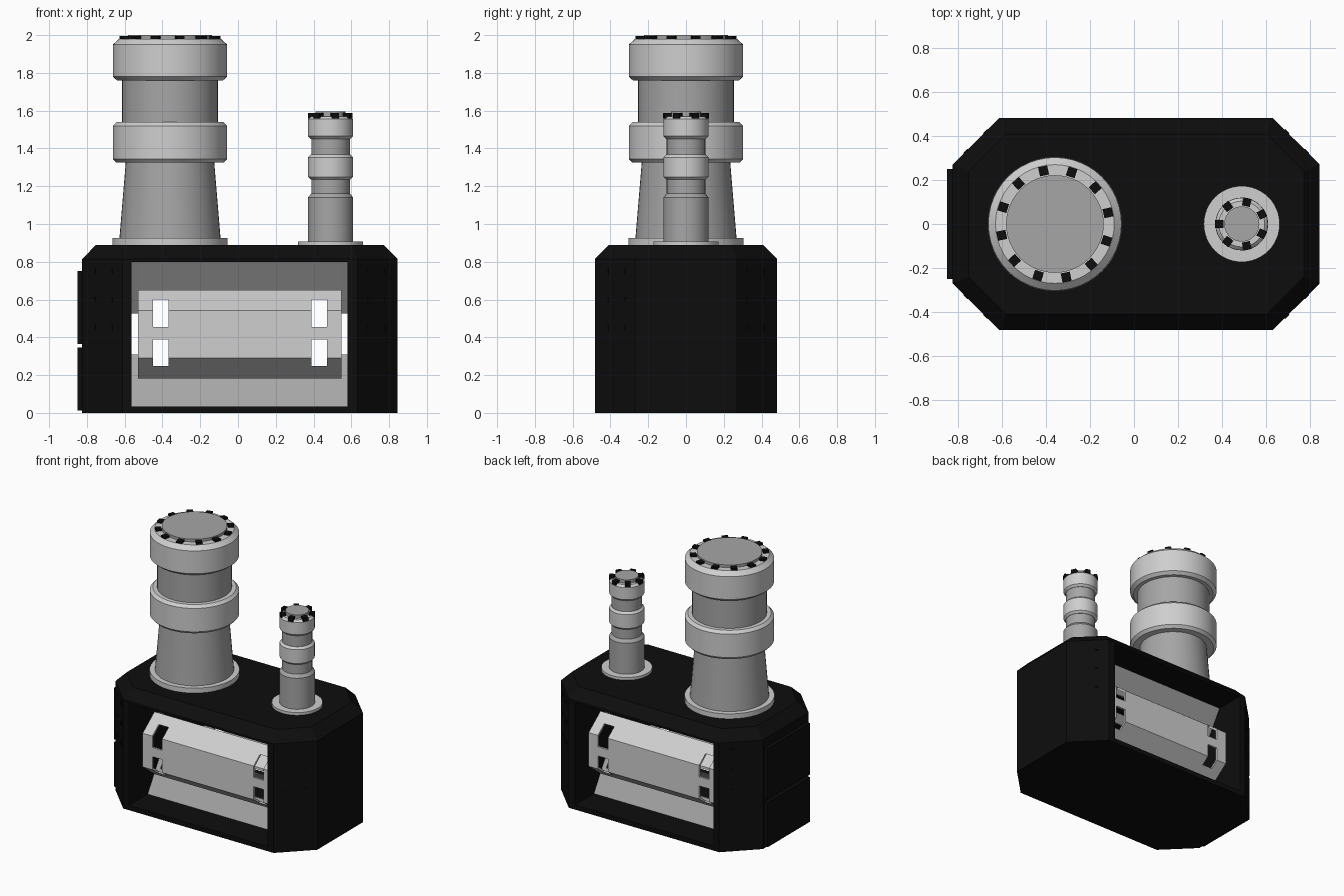
import bpy, bmesh, math
from mathutils import Matrix, Vector

if "Cube" in bpy.data.objects:
    bpy.data.objects.remove(bpy.data.objects["Cube"])


def mat(name, v):
    m = bpy.data.materials.new(name)
    m.diffuse_color = (v, v, v, 1)
    m.use_nodes = True
    m.node_tree.nodes["Principled BSDF"].inputs["Base Color"].default_value = m.diffuse_color
    return m


BLACK = mat("black", 0.004)
LIGHT = mat("light_grey", 0.62)
MID = mat("mid_grey", 0.38)


def finish(bm, name, material):
    bmesh.ops.recalc_face_normals(bm, faces=bm.faces)
    me = bpy.data.meshes.new(name)
    bm.to_mesh(me)
    bm.free()
    ob = bpy.data.objects.new(name, me)
    bpy.context.collection.objects.link(ob)
    me.materials.append(material)
    return ob


def add_box(bm, lo, hi, matrix=Matrix()):
    lo, hi = Vector(lo), Vector(hi)
    bmesh.ops.create_cube(bm, size=1, matrix=matrix @ Matrix.Translation((lo + hi) / 2)
                          @ Matrix.Diagonal((*(hi - lo), 1)))


def loft(bm, rings):
    rows = [[bm.verts.new(p) for p in r] for r in rings]
    n = len(rows[0])
    for a, b in zip(rows, rows[1:]):
        for i in range(n):
            bm.faces.new((a[i], a[(i + 1) % n], b[(i + 1) % n], b[i]))
    bm.faces.new(rows[0][::-1])
    bm.faces.new(rows[-1])


def extrude_x(bm, yz, x0, x1):
    loft(bm, [[(x, y, z) for y, z in yz] for x in (x0, x1)])


def cut(ob, cutter):
    mod = ob.modifiers.new("cut", 'BOOLEAN')
    mod.object = cutter
    mod.solver = 'EXACT'
    bpy.context.view_layer.objects.active = ob
    bpy.ops.object.modifier_apply(modifier=mod.name)


def drop(cutter):
    bpy.data.objects.remove(cutter, do_unlink=True)


def lathe(name, profile, cx, material, seg=48):
    bm = bmesh.new()
    loft(bm, [[(cx + r * math.cos(2 * math.pi * i / seg), r * math.sin(2 * math.pi * i / seg), z)
               for i in range(seg)] for r, z in profile])
    ob = finish(bm, name, material)
    bpy.ops.object.select_all(action='DESELECT')
    ob.select_set(True)
    bpy.context.view_layer.objects.active = ob
    bpy.ops.object.shade_smooth_by_angle(angle=math.radians(30))
    return ob


# Housing: chamfered octagonal block with a window right through it
def octagon(d, z):
    k = d * math.tan(math.pi / 8)
    X, Y, fx, fy = 0.835 - d, 0.482 - d, 0.6225 - k, 0.27 - k
    q = [(X, fy), (fx, Y), (-fx, Y), (-X, fy), (-X, -fy), (-fx, -Y), (fx, -Y), (X, -fy)]
    return [(x + 0.01, y, z) for x, y in q]


bm = bmesh.new()
loft(bm, [octagon(0, 0), octagon(0, 0.815), octagon(0.072, 0.888)])
housing = finish(bm, "housing", BLACK)
bm = bmesh.new()
add_box(bm, (-0.565, -1, 0.035), (0.58, 1, 0.80))
c = finish(bm, "window_cutter", BLACK)
cut(housing, c)
drop(c)

# Side plates on the left
bm = bmesh.new()
add_box(bm, (-0.85, -0.25, 0.012), (-0.82, 0.25, 0.345))
add_box(bm, (-0.85, -0.25, 0.365), (-0.82, 0.25, 0.75))
finish(bm, "side_plates", BLACK)

# Rivets on the slanted corners
bm = bmesh.new()
for sx in (-1, 1):
    for sy in (-1, 1):
        for z in (0.45, 0.60, 0.75):
            for t in (0.06, 0.15):
                m = (Matrix.Translation((0.01 + sx * (0.835 - t), sy * (0.27 + t), z))
                     @ Matrix.Rotation(math.atan2(sy, sx), 4, 'Z'))
                add_box(bm, (-0.01, -0.014, -0.014), (0.004, 0.014, 0.014), m)
finish(bm, "corner_rivets", BLACK)

# Slotted drum covers, front and back
bm = bmesh.new()
for x0, x1 in ((-0.45, -0.368), (0.388, 0.47)):
    for z0, z1 in ((0.247, 0.388), (0.456, 0.60)):
        add_box(bm, (x0, -1, z0), (x1, 1, z1))
c = finish(bm, "slot_cutter", BLACK)
for name, s in (("front_cover", -1), ("back_cover", 1)):
    bm = bmesh.new()
    outer = [(0.23, 0.183), (0.37, 0.29), (0.37, 0.542), (0.23, 0.65)]
    inner = [(0.23, 0.632), (0.355, 0.534), (0.355, 0.298), (0.23, 0.201)]
    extrude_x(bm, [(s * y, z) for y, z in outer + inner], -0.53, 0.547)
    cut(finish(bm, name, LIGHT), c)
drop(c)

# Slanted panels above and below the covers, with longer strips at the ends
for name, s in (("front_panels", -1), ("back_panels", 1)):
    bm = bmesh.new()
    for flip in (False, True):
        for x0, x1, ye, ze in ((-0.53, 0.547, 0.162, 0.195),
                               (-0.565, -0.53, 0.09, 0.31), (0.547, 0.58, 0.09, 0.31)):
            pts = [(0.26, 0.035), (ye, ze), (ye - 0.012, ze), (0.248, 0.035)]
            extrude_x(bm, [(s * y, 0.835 - z if flip else z) for y, z in pts], x0, x1)
    finish(bm, name, MID)


def collar(r, z0, z1, b):
    return [(r - b, z0), (r, z0 + b), (r, z1 - b), (r - b, z1)]


# Ring of black lugs around a stack top
def lugs(name, cx, count, r, size, z0, z1, offset):
    bm = bmesh.new()
    for i in range(count):
        m = (Matrix.Translation((cx, 0, 0))
             @ Matrix.Rotation(math.radians(offset) + 2 * math.pi * i / count, 4, 'Z'))
        add_box(bm, (r - size / 2, -size / 2, z0), (r + size / 2, size / 2, z1), m)
    finish(bm, name, BLACK)


# Large stack
L = -0.36
lathe("large_flange", [(0.305, 0.88), (0.305, 0.925)], L, LIGHT)
lathe("large_cone", [(0.268, 0.92), (0.234, 1.33)], L, MID)
lathe("large_lower_collar", collar(0.303, 1.325, 1.54, 0.02), L, LIGHT)
lathe("large_neck", [(0.253, 1.53), (0.253, 1.77)], L, MID)
lathe("large_upper_collar", [(0.28, 1.76), (0.303, 1.78), (0.303, 1.95), (0.27, 1.98)], L, LIGHT)
lathe("large_cap", [(0.222, 1.97), (0.222, 2.0)], L, MID)
lugs("large_lugs", L, 12, 0.247, 0.042, 1.965, 1.995, 12)

# Small stack
S = 0.49
lathe("small_flange", [(0.173, 0.88), (0.173, 0.908)], S, LIGHT)
lathe("small_base", [(0.12, 0.90), (0.12, 1.14), (0.102, 1.162)], S, MID)
lathe("small_neck", [(0.102, 1.15), (0.102, 1.48)], S, MID)
lathe("small_lower_collar", collar(0.119, 1.235, 1.368, 0.015), S, LIGHT)
lathe("small_upper_collar", [(0.104, 1.45), (0.119, 1.465), (0.119, 1.555), (0.104, 1.57)], S, LIGHT)
lathe("small_cap", [(0.08, 1.56), (0.08, 1.595)], S, MID)
lugs("small_lugs", S, 7, 0.102, 0.037, 1.558, 1.588, 180)
